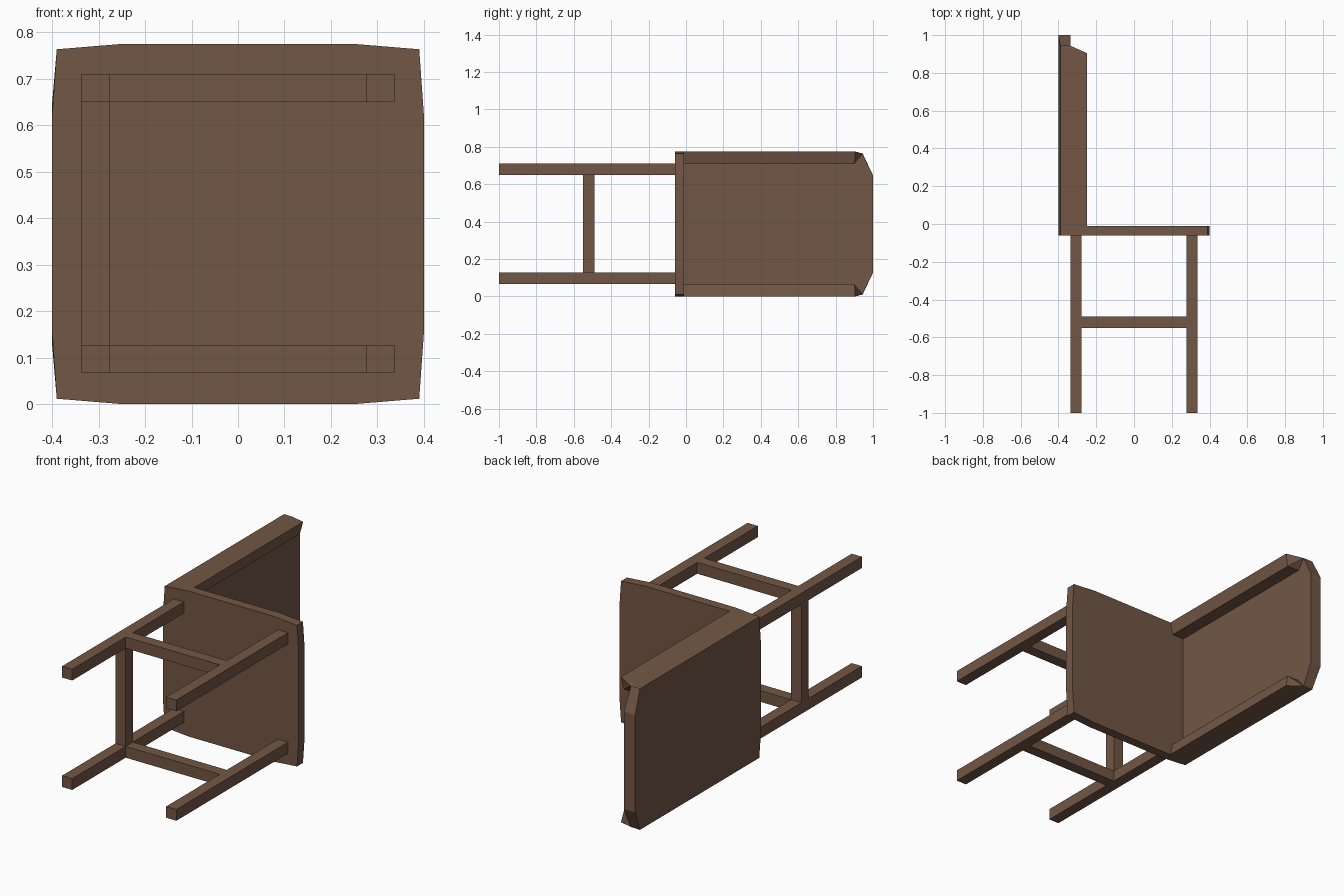
import bpy, bmesh
from mathutils import Vector

if "Cube" in bpy.data.objects:
    bpy.data.objects.remove(bpy.data.objects["Cube"])

H = 0.3875  # half height of the lying chair; also its mid plane in z

wood = bpy.data.materials.new("brown_wood")
wood.diffuse_color = (0.17, 0.095, 0.06, 1)
wood.use_nodes = True
wood.node_tree.nodes["Principled BSDF"].inputs["Base Color"].default_value = wood.diffuse_color


def make(name, verts, faces):
    me = bpy.data.meshes.new(name)
    bm = bmesh.new()
    vs = [bm.verts.new(v) for v in verts]
    for f in faces:
        bm.faces.new([vs[i] for i in f])
    bmesh.ops.recalc_face_normals(bm, faces=bm.faces)
    bm.to_mesh(me)
    bm.free()
    me.materials.append(wood)
    ob = bpy.data.objects.new(name, me)
    bpy.context.collection.objects.link(ob)
    return ob


def bar(name, lo, hi):
    bpy.ops.mesh.primitive_cube_add(size=1, location=(Vector(lo) + Vector(hi)) / 2)
    ob = bpy.context.object
    ob.name = name
    for v in ob.data.vertices:
        v.co = [c * (b - a) for c, a, b in zip(v.co, lo, hi)]
    ob.data.materials.append(wood)


# Seat: slightly bowed square slab
quarter = [(0.40, 0.235), (0.39, 0.376), (0.25, H)]
upper = quarter + [(-x, z) for x, z in reversed(quarter)]
outline = upper + [(x, -z) for x, z in reversed(upper)]
n = len(outline)
verts = [(x, y, z + H) for y in (-0.06, -0.01) for x, z in outline]
faces = [list(range(n)), list(range(n, 2 * n))]
faces += [[i, (i + 1) % n, n + (i + 1) % n, n + i] for i in range(n)]
make("seat", verts, faces)

# Backrest: upper half with a wing along its edge, mirrored across the mid plane
Y0 = -0.03
half = [
    (-0.40, Y0, 0.235), (-0.39, Y0, 0.376), (-0.25, Y0, H),        # 0-2 base outside
    (-0.265, Y0, 0.322), (-0.335, Y0, 0.322),                      # 3-4 base inside
    (-0.40, 1.0, 0.26), (-0.39, 0.945, 0.376), (-0.25, 0.905, H),  # 5-7 top outside
    (-0.265, 0.90, 0.322), (-0.335, 0.90, 0.322),                  # 8-9 top inside
    (-0.335, 1.0, 0.26), (-0.335, 0.943, 0.376),                   # 10-11 top corner
    (-0.40, Y0, 0), (-0.40, 1.0, 0), (-0.335, 1.0, 0), (-0.335, Y0, 0),  # 12-15 mid plane
]
half_faces = [
    (0, 1, 6, 5), (1, 2, 7, 6), (2, 3, 8, 7), (3, 4, 9, 8),
    (5, 6, 11, 10), (6, 7, 11), (7, 8, 11), (8, 9, 11), (9, 10, 11),
    (12, 0, 5, 13), (13, 5, 10, 14), (14, 10, 9, 4, 15), (12, 15, 4, 3, 2, 1, 0),
]
back = make("backrest", half, half_faces)
mirror = back.modifiers.new("mirror", 'MIRROR')
mirror.use_axis = (False, False, True)
back.location.z = H

# Legs and side stretchers
for side, z in (("lower", 0.067), ("upper", 0.65)):
    for end, x in (("back", -0.337), ("front", 0.277)):
        bar(f"{end}_leg_{side}", (x, -1, z), (x + 0.06, -0.05, z + 0.06))
    bar(f"side_stretcher_{side}", (-0.28, -0.55, z), (0.28, -0.49, z + 0.06))

# Stretcher between the back legs
bar("back_stretcher", (-0.337, -0.55, 0.125), (-0.277, -0.49, 0.652))
